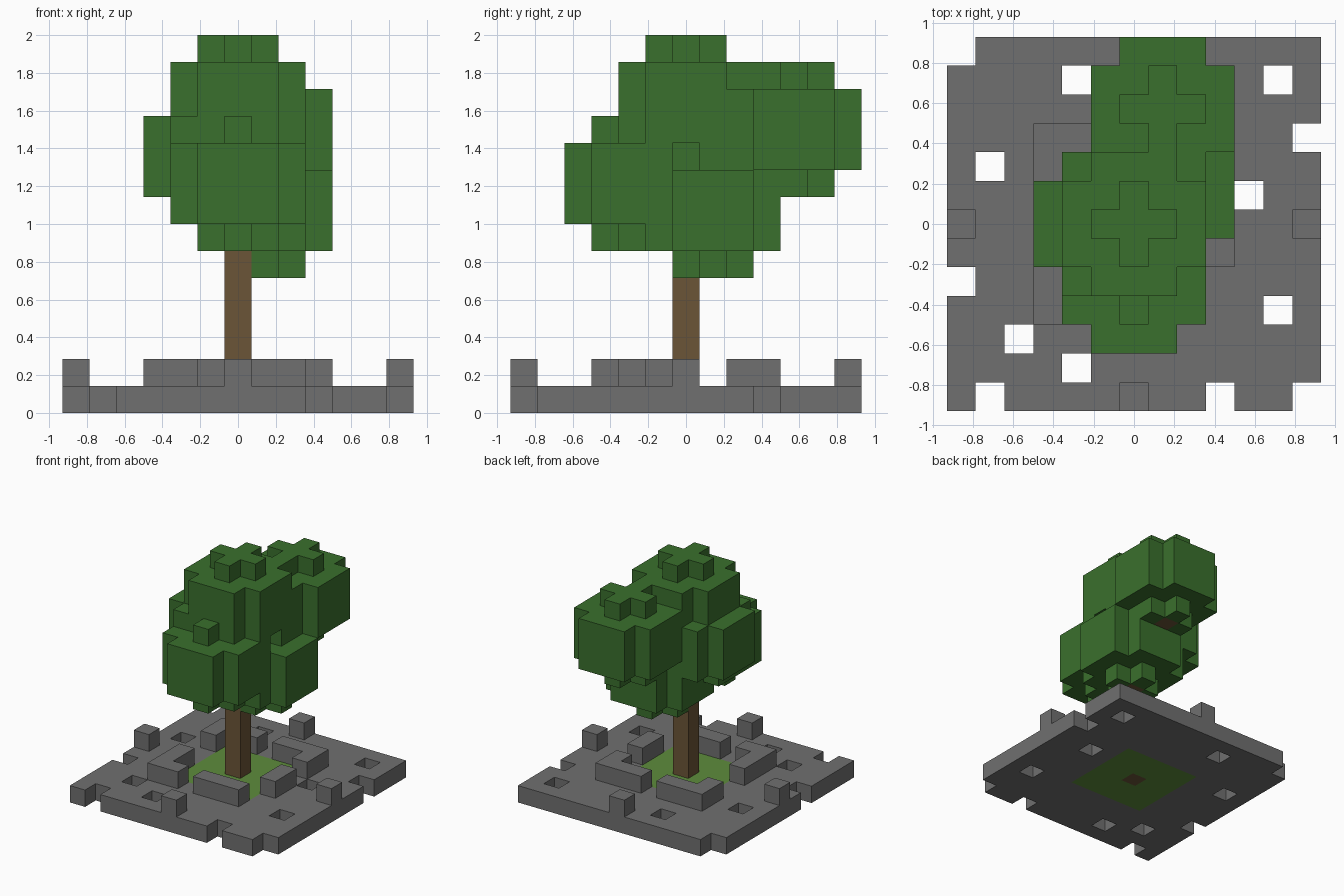
import bpy
import bmesh
from mathutils import Vector

old = bpy.data.objects.get("Cube")
if old:
    bpy.data.objects.remove(old, do_unlink=True)

U = 2 / 14  # edge of one block
SIDES = [Vector(d) for d in ((1, 0, 0), (-1, 0, 0), (0, 1, 0), (0, -1, 0), (0, 0, 1), (0, 0, -1))]


def material(name, color):
    mat = bpy.data.materials.new(name)
    mat.use_nodes = True
    mat.diffuse_color = (*color, 1)
    mat.node_tree.nodes["Principled BSDF"].inputs["Base Color"].default_value = (*color, 1)
    return mat


def box(xs, ys, zs):
    """All block cells in inclusive index ranges."""
    return {(x, y, z) for x in range(xs[0], xs[1] + 1)
            for y in range(ys[0], ys[1] + 1) for z in range(zs[0], zs[1] + 1)}


def clump(cx, cy, cz):
    """Rounded leaf clump: a three-high body with clipped corners and plus-shaped caps."""
    cells = set()
    for x, y, z in box((-2, 2), (-2, 2), (-2, 2)):
        limit = 1 if abs(z) == 2 else 5
        if x * x + y * y <= limit:
            cells.add((cx + x, cy + y, cz + z))
    return cells


def build(name, cells, mat, solid):
    """Make a mesh of the outer block faces, skipping those hidden by neighbours."""
    bm = bmesh.new()
    for cell in sorted(cells):
        center = Vector(cell) + Vector((0, 0, 0.5))
        for n in SIDES:
            if tuple(int(c) for c in Vector(cell) + n) in solid:
                continue
            a = Vector((n.y, n.z, n.x))
            b = n.cross(a)
            corners = [center + (n + a * i + b * j) / 2
                       for i, j in ((1, 1), (-1, 1), (-1, -1), (1, -1))]
            bm.faces.new([bm.verts.new(c * U) for c in corners])
    bmesh.ops.remove_doubles(bm, verts=bm.verts, dist=0.001)
    mesh = bpy.data.meshes.new(name)
    bm.to_mesh(mesh)
    bm.free()
    mesh.materials.append(mat)
    bpy.context.collection.objects.link(bpy.data.objects.new(name, mesh))


# Trunk, with a wooden core at the underside of each clump
clump_centers = [(0, 0, 11), (1, 4, 10), (0, -2, 8), (-1, 0, 9), (1, 1, 7)]
trunk = box((0, 0), (0, 0), (0, 5))
branches = {(x, y, z - 2) for x, y, z in clump_centers}

# Leaves
leaves = set().union(*(clump(*c) for c in clump_centers)) - trunk - branches

# Grass patch around the trunk
grass = box((-2, 2), (-2, 2), (0, 0)) - trunk

# Paved slab with missing stones
gaps = [(-2, 5), (5, 5), (-5, 2), (4, 1), (5, -3), (-4, -4), (-2, -5),
        (-6, 6), (6, 3), (-6, -2), (-5, -6), (3, -6), (6, -6)]
paving = box((-6, 6), (-6, 6), (0, 0)) - grass - trunk - {(x, y, 0) for x, y in gaps}

# Broken ring of raised stones and one post at the middle of each edge
ring = (box((0, 2), (-3, -3), (1, 1)) | box((3, 3), (-1, 0), (1, 1))
        | box((1, 3), (3, 3), (1, 1)) | box((3, 3), (2, 2), (1, 1))
        | box((-3, -1), (3, 3), (1, 1)) | box((-3, -3), (2, 2), (1, 1))
        | box((-3, -3), (-3, -1), (1, 1)) | box((-2, -2), (-3, -3), (1, 1)))
posts = {(-6, 0, 1), (6, 0, 1), (0, -6, 1), (0, 6, 1)}

stone_gray = material("stone gray", (0.162, 0.162, 0.162))
leaf_green = material("leaf green", (0.042, 0.162, 0.026))
grass_green = material("grass green", (0.112, 0.266, 0.045))
bark_brown = material("bark brown", (0.147, 0.089, 0.038))

parts = [
    ("trunk", trunk, bark_brown),
    ("branches", branches, bark_brown),
    ("leaves", leaves, leaf_green),
    ("grass", grass, grass_green),
    ("paving", paving, stone_gray),
    ("stone_ring", ring, stone_gray),
    ("stone_posts", posts, stone_gray),
]
solid = set().union(*(cells for _, cells, _ in parts))
for name, cells, mat in parts:
    build(name, cells, mat, solid)
